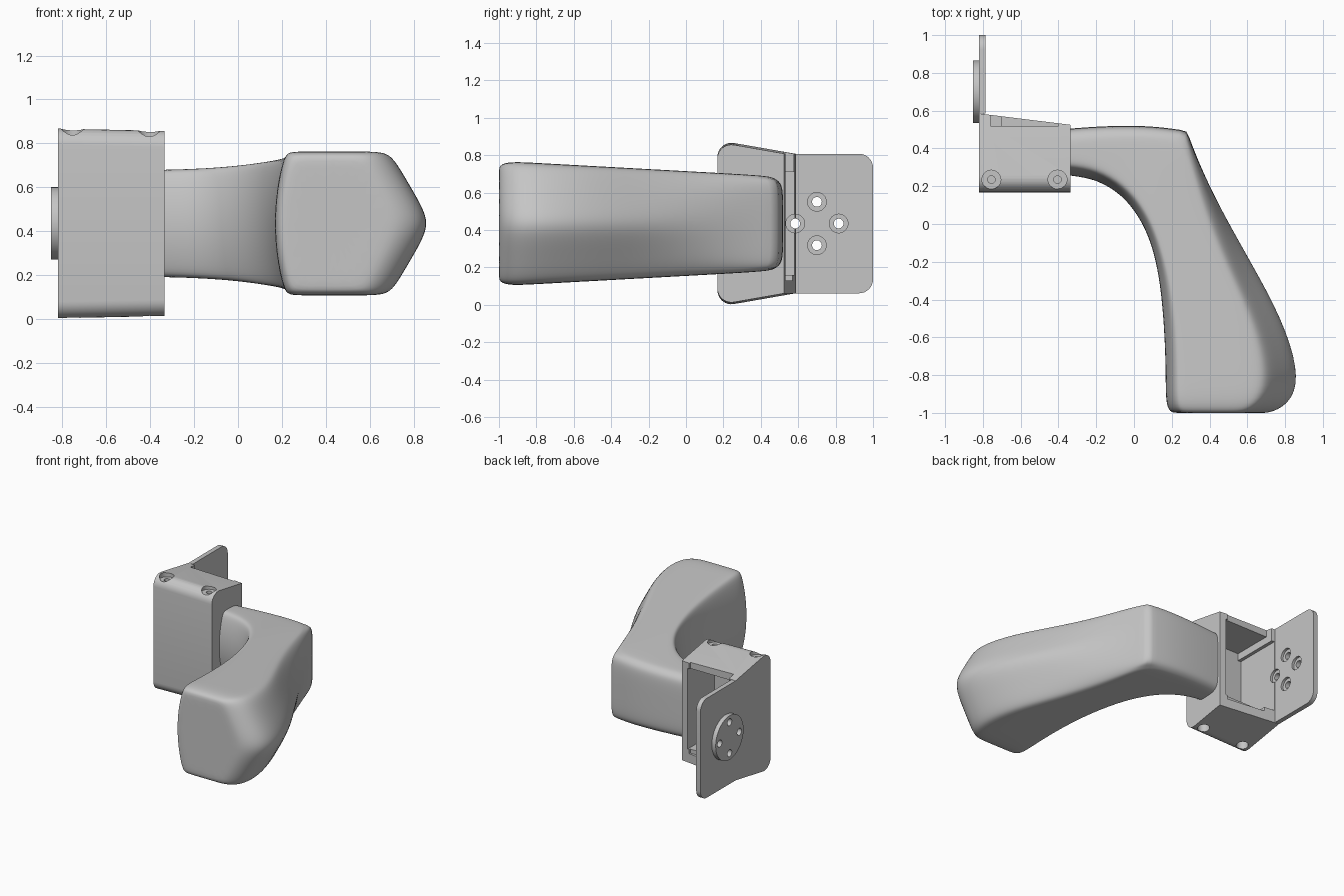
import bpy, bmesh, math
from mathutils import Vector

cube = bpy.data.objects.get("Cube")
if cube:
    bpy.data.objects.remove(cube, do_unlink=True)

MID = 0.435  # height of the symmetry plane

grey = bpy.data.materials.new("plain_grey")
grey.use_nodes = True
grey.diffuse_color = (0.56, 0.56, 0.56, 1)
grey.node_tree.nodes["Principled BSDF"].inputs["Base Color"].default_value = (0.56, 0.56, 0.56, 1)


def finish(name, bm):
    bmesh.ops.recalc_face_normals(bm, faces=bm.faces)
    mesh = bpy.data.meshes.new(name)
    bm.to_mesh(mesh)
    bm.free()
    mesh.materials.append(grey)
    obj = bpy.data.objects.new(name, mesh)
    bpy.context.collection.objects.link(obj)
    return obj


def activate(obj):
    bpy.ops.object.select_all(action='DESELECT')
    obj.select_set(True)
    bpy.context.view_layer.objects.active = obj


def smooth(obj, angle=35):
    activate(obj)
    bpy.ops.object.shade_smooth_by_angle(angle=math.radians(angle))


def loft(name, rings):
    """Skin closed rings of points and cap both ends."""
    bm = bmesh.new()
    rows = [[bm.verts.new(p) for p in ring] for ring in rings]
    n = len(rows[0])
    for a, b in zip(rows, rows[1:]):
        for i in range(n):
            bm.faces.new((a[i], a[(i + 1) % n], b[(i + 1) % n], b[i]))
    bm.faces.new(rows[0])
    bm.faces.new(rows[-1])
    return finish(name, bm)


def box(name, lo, hi):
    (x0, y0, z0), (x1, y1, z1) = lo, hi
    return loft(name, [[(x, y0, z0), (x, y1, z0), (x, y1, z1), (x, y0, z1)] for x in (x0, x1)])


def rod(name, start, end, radius, segments=32):
    """Cylinder between two points."""
    start, end = Vector(start), Vector(end)
    turn = (end - start).to_track_quat('Z', 'Y')
    ring = [turn @ Vector((radius * math.cos(t), radius * math.sin(t), 0))
            for t in (2 * math.pi * i / segments for i in range(segments))]
    return loft(name, [[p + c for p in ring] for c in (start, end)])


def cut(obj, cutters):
    for c in cutters:
        c.hide_render = True
        mod = obj.modifiers.new("cut", 'BOOLEAN')
        mod.operation, mod.solver, mod.object = 'DIFFERENCE', 'EXACT', c
        activate(obj)
        bpy.ops.object.modifier_apply(modifier=mod.name)


def rounded(points):
    """Polygon from (y, z, radius) corners with rounded corners."""
    out = []
    for i, (y, z, r) in enumerate(points):
        p = Vector((y, z))
        if r == 0:
            out.append(p)
            continue
        a = (Vector(points[i - 1][:2]) - p).normalized()
        b = (Vector(points[(i + 1) % len(points)][:2]) - p).normalized()
        half = a.angle(b) / 2
        centre = p + (a + b).normalized() * r / math.sin(half)
        d0 = p + a * r / math.tan(half) - centre
        d1 = p + b * r / math.tan(half) - centre
        total = d0.angle(d1)
        for k in range(9):
            t = k / 8
            out.append(centre + (d0 * math.sin((1 - t) * total) + d1 * math.sin(t * total)) / math.sin(total))
    return out


# Clamp housing: side profile with slanted open back
def housing_ring(x, back, shrink):
    top = 0.446 - shrink
    end = top - 0.073 * (back - 0.168) / 0.417
    ring = rounded([(0.168, MID - top, 0.075), (back, MID - end, 0),
                    (back, MID + end, 0), (0.168, MID + top, 0.075)])
    return [(x, p.x, p.y) for p in ring]


housing = loft("clamp_housing", [housing_ring(-0.82, 0.585, 0), housing_ring(-0.335, 0.525, 0.01)])

# Mounting plate with rounded rear corners, and round pad behind it
plate_shape = rounded([(0.585, 0.062, 0), (1.0, 0.062, 0.075), (1.0, 0.808, 0.075), (0.585, 0.808, 0)])
plate = loft("mounting_plate", [[(x, p.x, p.y) for p in plate_shape] for x in (-0.82, -0.785)])
pad = rod("round_pad", (-0.852, 0.7, MID), (-0.819, 0.7, MID), 0.165, 64)

# Housing cavity with a rib along the plate side, rear notches, screw holes
cutters = [box("cavity", (-0.785, 0.215, 0.16), (-0.385, 0.8, 0.71)),
           box("cavity_roof", (-0.76, 0.215, 0.6), (-0.385, 0.8, 0.765)),
           box("top_notch", (-0.76, 0.52, 0.6), (-0.4, 0.8, 1.0)),
           box("bottom_notch", (-0.7, 0.52, 0.13), (-0.4, 0.8, 0.3))]
for x in (-0.755, -0.405):
    cutters += [rod("screw_bore", (x, 0.235, 0.8), (x, 0.235, 1), 0.02),
                rod("screw_head_top", (x, 0.235, 0.832), (x, 0.235, 1), 0.05),
                rod("screw_hole_bottom", (x, 0.265, -0.1), (x, 0.265, 0.07), 0.042)]

# Four counterbored holes through plate and pad
holes = []
for dy, dz in ((0.116, 0), (-0.116, 0), (0, 0.116), (0, -0.116)):
    y, z = 0.7 + dy, MID + dz
    holes += [rod("plate_hole", (-1, y, z), (-0.7, y, z), 0.026),
              rod("plate_counterbore", (-0.803, y, z), (-0.7, y, z), 0.05)]
cut(housing, cutters + holes)
cut(plate, holes)
cut(pad, holes)
for c in cutters + holes:
    bpy.data.objects.remove(c, do_unlink=True)
for part in (housing, plate, pad):
    smooth(part)

# Grip stations: inner edge xy, outer edge xy, height factor, outer bulge depth
stations = [
    (-0.335, 0.253, -0.335, 0.505, 0.94, 0.06),
    (-0.2, 0.235, -0.2, 0.516, 0.95, 0.06),
    (-0.06, 0.15, -0.02, 0.522, 0.97, 0.06),
    (0.03, 0.03, 0.14, 0.514, 0.99, 0.06),
    (0.08, -0.08, 0.28, 0.493, 1, 0.06),
    (0.11, -0.18, 0.34, 0.33, 1, 0.07),
    (0.135, -0.31, 0.455, 0.09, 1, 0.11),
    (0.152, -0.48, 0.63, -0.21, 1, 0.14),
    (0.162, -0.66, 0.79, -0.5, 1, 0.165),
    (0.165, -0.82, 0.88, -0.77, 1, 0.2),
    (0.165, -0.94, 0.855, -0.93, 1, 0.2),
    (0.185, -1.0, 0.74, -1.003, 0.94, 0.17),
    (0.23, -1.0, 0.65, -1.0, 0.8, 0.13),
]

# Outer side of a section: (share of bulge depth, height share)
ROUND = [(1.2, 1), (0.7, 0.97), (0.25, 0.89), (0.04, 0.75), (0, 0.4), (0, 0)]
POINTED = [(1.15, 1), (0.88, 0.97), (0.66, 0.78), (0.42, 0.53), (0.13, 0.23), (0, 0)]


def grip_ring(ix, iy, ox, oy, factor, bulge):
    inner, outer = Vector((ix, iy)), Vector((ox, oy))
    width = (outer - inner).length
    blend = min(1, (bulge - 0.06) / 0.08)
    # Upper half of the section: distance from the inner edge, height share
    half = [(0.0, 0.0), (0.01, 0.45), (0.038, 0.87), (0.06, 0.985), (0.1, 1.0), (width * 0.5, 1.0)]
    for (d0, s0), (d1, s1) in zip(ROUND, POINTED):
        half.append((width - bulge * (d0 + (d1 - d0) * blend), s0 + (s1 - s0) * blend))
    section = half + [(d, -s) for d, s in half[-2:0:-1]]
    ring = []
    for d, s in section:
        p = inner.lerp(outer, d / width)
        ring.append((p.x, p.y, MID + s * factor * (0.28 - 0.055 * p.y)))
    return ring


grip = loft("curved_grip", [grip_ring(*s) for s in stations])

# Soft ridge at the outer bend, crisp joint at the housing
bm = bmesh.new()
bm.from_mesh(grip.data)
crease = bm.edges.layers.float.new("crease_edge")
ring_size = len(bm.verts) // len(stations)
for e in bm.edges:
    rows = {v.index // ring_size for v in e.verts}
    if rows == {0}:
        e[crease] = 1
    elif rows == {4} and all(7 <= v.index % ring_size <= 15 for v in e.verts):
        e[crease] = 0.5
bm.to_mesh(grip.data)
bm.free()
sub = grip.modifiers.new("smooth_surface", 'SUBSURF')
sub.levels = sub.render_levels = 2
activate(grip)
bpy.ops.object.modifier_apply(modifier=sub.name)
smooth(grip, 60)
